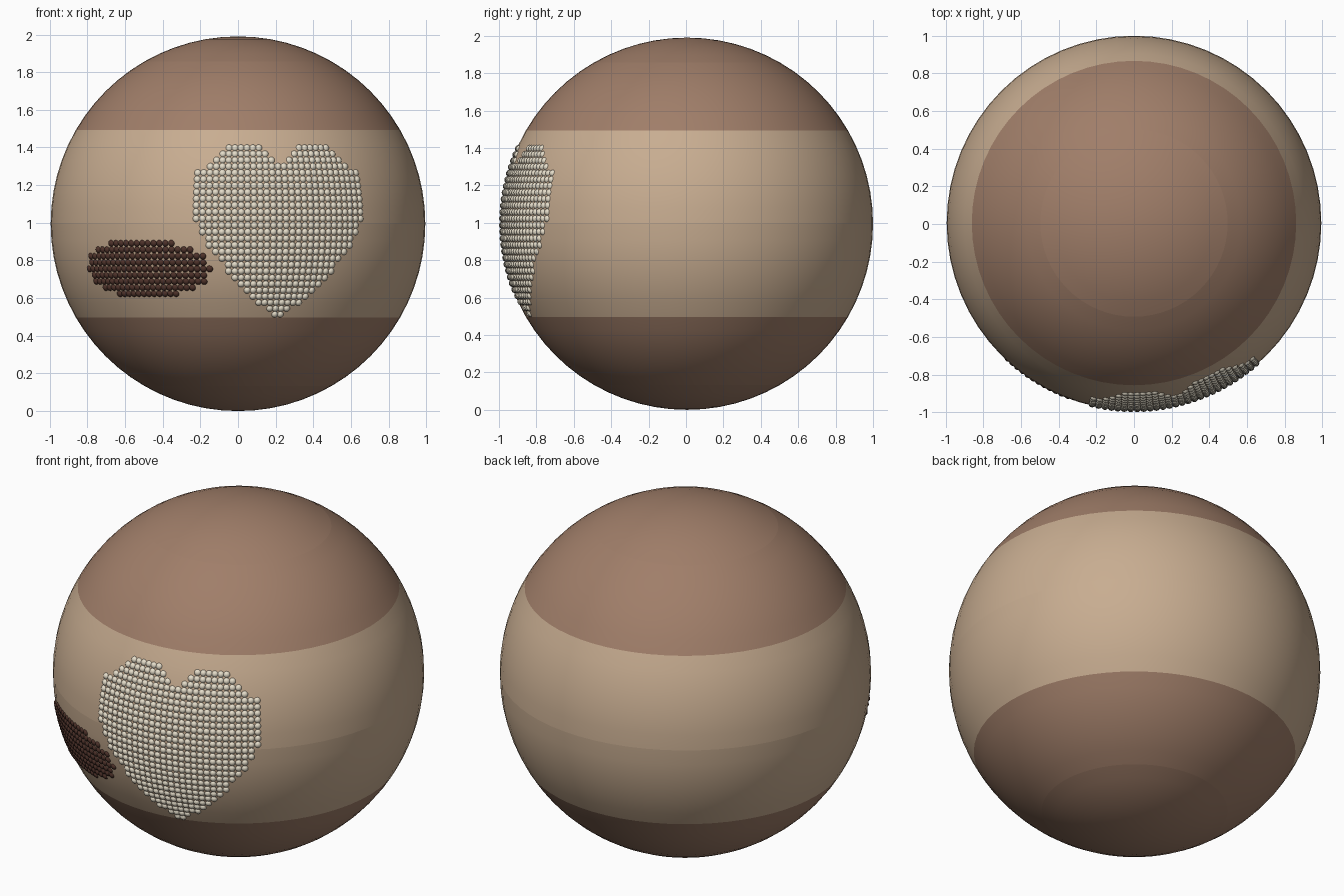
import bpy, bmesh, math
from mathutils import Vector

cube = bpy.data.objects.get("Cube")
if cube:
    bpy.data.objects.remove(cube, do_unlink=True)

R = 0.995
CENTRE = Vector((0, 0.005, R))
BALL = 0.02
SHELL = 0.985      # distance of the ball centres from the planet centre
STEP = 2           # degrees between balls


def srgb(r, g, b):
    return tuple(((c / 255 + 0.055) / 1.055) ** 2.4 for c in (r, g, b)) + (1,)


def material(name, colour):
    m = bpy.data.materials.new(name)
    m.use_nodes = True
    m.diffuse_color = colour
    m.node_tree.nodes["Principled BSDF"].inputs["Base Color"].default_value = colour
    return m


tan = material("tan", srgb(200, 173, 145))
brown = material("brown", srgb(160, 126, 105))
cream = material("cream", srgb(230, 222, 203))
dark = material("dark brown", srgb(78, 50, 42))


def point(lat, lon, radius):
    """Point on the globe; longitude 0 faces the front."""
    a, o = math.radians(lat), math.radians(lon)
    return CENTRE + radius * Vector((math.cos(a) * math.sin(o),
                                     -math.cos(a) * math.cos(o), math.sin(a)))


def build(name, verts, faces, mat):
    mesh = bpy.data.meshes.new(name)
    mesh.from_pydata(verts, [], faces)
    mesh.materials.append(mat)
    mesh.shade_smooth()
    obj = bpy.data.objects.new(name, mesh)
    bpy.context.collection.objects.link(obj)


def zone(name, low, mat, rings=6, segments=64):
    """One 30 degree band of the globe; rings that meet a pole become one point."""
    verts, loops = [], []
    for i in range(rings + 1):
        lat = low + 30 * i / rings
        count = 1 if abs(lat) == 90 else segments
        loops.append([len(verts) + k for k in range(count)])
        verts += [point(lat, 360 * k / segments, R) for k in range(count)]
    faces = []
    for lower, upper in zip(loops, loops[1:]):
        for k in range(segments):
            n = k + 1
            corners = [lower[k % len(lower)], lower[n % len(lower)],
                       upper[n % len(upper)], upper[k % len(upper)]]
            faces.append(list(dict.fromkeys(corners)))
    build(name, verts, faces, mat)


# One small ball, copied for every spot of the patches
bm = bmesh.new()
bmesh.ops.create_uvsphere(bm, u_segments=12, v_segments=8, radius=BALL)
bm.verts.index_update()
ball_verts = [v.co.copy() for v in bm.verts]
ball_faces = [[v.index for v in f.verts] for f in bm.faces]
bm.free()


def ball_patch(name, spots, mat):
    """Many small balls half sunk into the globe."""
    verts, faces = [], []
    for lat, lon in spots:
        start, spot = len(verts), point(lat, lon, SHELL)
        verts += [spot + co for co in ball_verts]
        faces += [[start + i for i in face] for face in ball_faces]
    build(name, verts, faces, mat)


# Globe in six bands
zone("south_cap", -90, brown)
zone("south_band", -60, brown)
zone("south_equator_band", -30, tan)
zone("north_equator_band", 0, tan)
zone("north_band", 30, brown)
zone("north_cap", 60, brown)

# Heart outline: latitude and half width in degrees
OUTLINE = [(24, 17.5), (18.5, 23.2), (16, 27), (1, 27), (-1, 26), (-6, 23.5),
           (-14.5, 17), (-24, 8), (-29, 1)]


def half_width(lat):
    for (a, wa), (b, wb) in zip(OUTLINE, OUTLINE[1:]):
        if lat >= b:
            return wa + (wb - wa) * (a - lat) / (a - b)
    return OUTLINE[-1][1]


heart = []
for row in range(27):
    lat = 24 - row * 2.04
    notch = lat - 18          # gap between the two lobes
    for d in range(-27, 28, STEP):
        if notch < abs(d) <= half_width(lat) + 0.4:
            heart.append((lat, 14 + d))
ball_patch("heart_patch", heart, cream)

# Dark oval patch
oval = [(-14 + a, -32 + d) for a in range(-8, 9, STEP) for d in range(-23, 24, STEP)
        if (a / 9.3) ** 2 + (d / 23.5) ** 2 <= 1]
ball_patch("dark_oval_patch", oval, dark)
